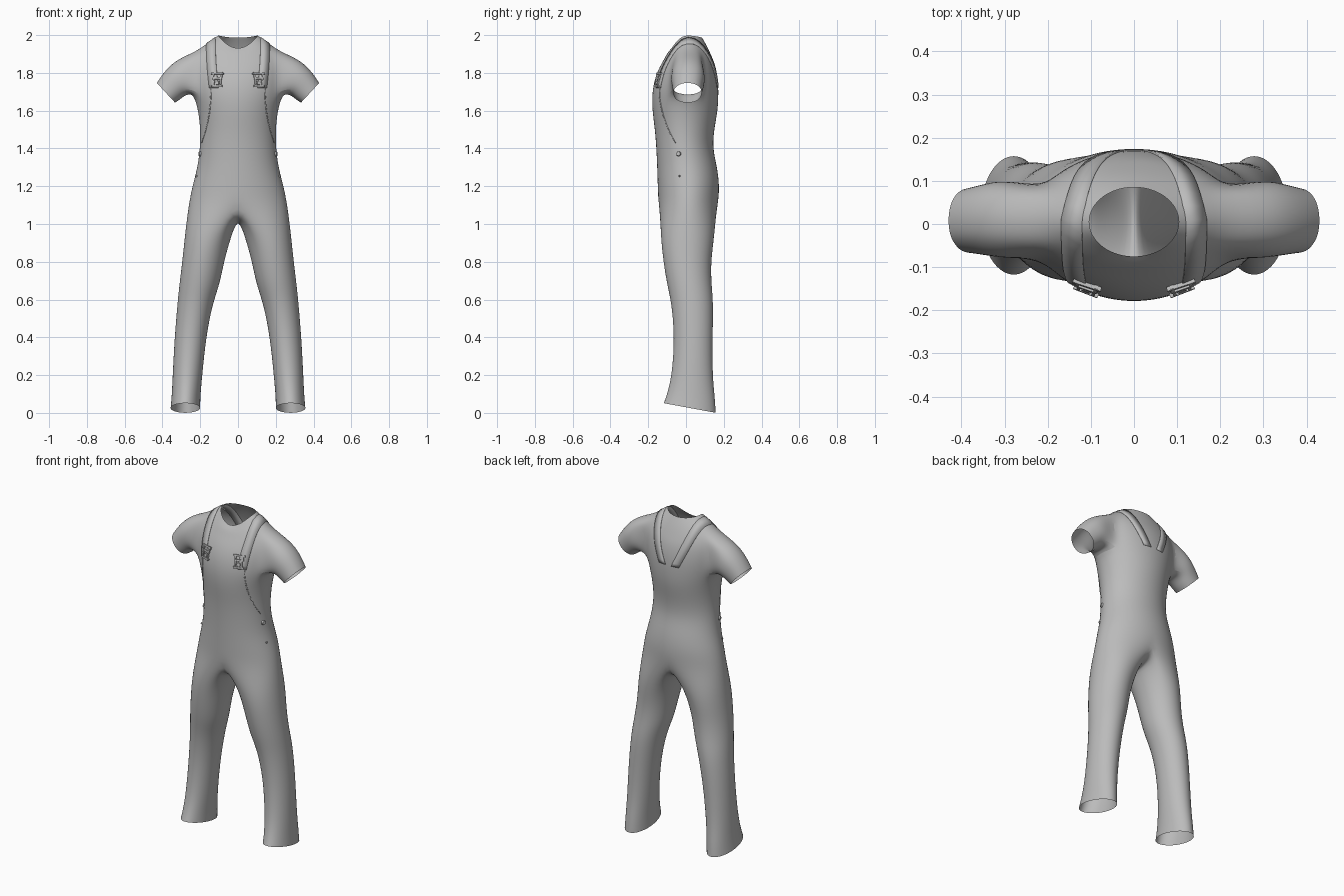
import bpy, bmesh
from math import sin, cos, pi, atan2, radians
from mathutils import Vector, Matrix
from mathutils.bvhtree import BVHTree

if "Cube" in bpy.data.objects:
    bpy.data.objects.remove(bpy.data.objects["Cube"])

cloth = bpy.data.materials.new("grey cloth")
cloth.use_nodes = True
GREY = (0.5, 0.5, 0.5, 1)
cloth.diffuse_color = GREY
cloth.node_tree.nodes["Principled BSDF"].inputs["Base Color"].default_value = GREY


def part(name, bm):
    """Turn a left-half bmesh into a mirrored, smooth-shaded object."""
    bmesh.ops.recalc_face_normals(bm, faces=bm.faces)
    mesh = bpy.data.meshes.new(name)
    bm.to_mesh(mesh)
    bm.free()
    mesh.materials.append(cloth)
    obj = bpy.data.objects.new(name, mesh)
    bpy.context.collection.objects.link(obj)
    mirror = obj.modifiers.new("mirror", 'MIRROR')
    mirror.merge_threshold = 0.0005
    bpy.ops.object.select_all(action='DESELECT')
    obj.select_set(True)
    bpy.context.view_layer.objects.active = obj
    bpy.ops.object.shade_smooth_by_angle(angle=radians(50))
    return obj


# Torso rings: half width, front y, back y, side z, front z drop, back z drop
TORSO = [
    (.264, -.148, .172, 1.10, 0, 0),
    (.244, -.151, .179, 1.20, 0, 0),
    (.216, -.154, .167, 1.30, 0, 0),
    (.203, -.158, .142, 1.40, 0, 0),
    (.201, -.166, .150, 1.50, 0, 0),
    (.212, -.180, .170, 1.60, 0, 0),
    (.237, -.182, .174, 1.69, 0, 0),
    (.247, -.167, .171, 1.77, 0, 0),
    (.247, -.142, .157, 1.85, .02, .01),
    (.220, -.115, .140, 1.915, .04, .035),
    (.160, -.098, .115, 1.962, .055, .025),
    (.105, -.076, .086, 1.998, .068, .012),
]
# Leg rings: inner x, outer x, front y, back y, z, hem tilt
LEG = [
    (.030, .282, -.138, .155, .95, 0),
    (.073, .297, -.122, .133, .80, 0),
    (.095, .312, -.102, .137, .68, 0),
    (.133, .322, -.078, .147, .58, 0),
    (.168, .337, -.062, .142, .40, 0),
    (.188, .347, -.076, .142, .20, 0),
    (.198, .352, -.102, .155, .09, .01),
    (.199, .358, -.120, .160, .026, .026),
]
HALF, SEAM = 12, 5
ARM_COLS, ARM_ROWS = (4, 8), (6, 9)

bm = bmesh.new()


def skin(ring_a, ring_b, closed):
    n = len(ring_a)
    for i in range(n if closed else n - 1):
        j = (i + 1) % n
        bm.faces.new((ring_a[i], ring_a[j], ring_b[j], ring_b[i]))


# Torso half, leaving the armhole open
rows = []
for w, yf, yb, z, df, db in TORSO:
    row = []
    for k in range(HALF + 1):
        t = pi * k / HALF
        c = cos(t)
        drop = (df if c > 0 else db) * c * c
        x = 0 if k in (0, HALF) else w * sin(t)
        row.append(bm.verts.new((x, (yf + yb) / 2 - (yb - yf) / 2 * c, z - drop)))
    rows.append(row)
for r in range(len(rows) - 1):
    for k in range(HALF):
        if ARM_ROWS[0] <= r < ARM_ROWS[1] and ARM_COLS[0] <= k < ARM_COLS[1]:
            continue
        bm.faces.new((rows[r][k], rows[r][k + 1], rows[r + 1][k + 1], rows[r + 1][k]))

# Leg, joined to the torso along the crotch seam
front, back = rows[0][0].co, rows[0][HALF].co
seam = []
for i in range(1, SEAM + 1):
    p = back.lerp(front, i / (SEAM + 1))
    p.z -= .075 * sin(pi * i / (SEAM + 1))
    seam.append(bm.verts.new(p))
ring = rows[0] + seam
count = len(ring)
for xi, xo, yf, yb, z, tilt in LEG:
    new = []
    for i in range(count):
        a = 2 * pi * i / count - 2 * pi / 3
        new.append(bm.verts.new(((xi + xo) / 2 + (xo - xi) / 2 * cos(a),
                                 (yf + yb) / 2 + (yb - yf) / 2 * sin(a),
                                 z - tilt * sin(a))))
    skin(ring, new, True)
    ring = new

# Sleeve, grown from the armhole edge
(c0, c1), (r0, r1) = ARM_COLS, ARM_ROWS
hole = ([rows[r0][k] for k in range(c0, c1)] + [rows[r][c1] for r in range(r0, r1)]
        + [rows[r1][k] for k in range(c1, c0, -1)] + [rows[r][c0] for r in range(r1, r0, -1)])
mid = sum((v.co for v in hole), Vector()) / len(hole)
angles = [atan2((v.co.z - mid.z) / .11, (v.co.y - mid.y) / .08) for v in hole]
ring = hole
for centre, up, depth in [((.302, .012, 1.777), (.030, .094), .098),
                          ((.352, .010, 1.728), (.045, .073), .086),
                          ((.381, .008, 1.694), (.050, .054), .080)]:
    new = [bm.verts.new((centre[0] + up[0] * sin(a), centre[1] + depth * cos(a),
                         centre[2] + up[1] * sin(a))) for a in angles]
    skin(ring, new, True)
    ring = new

garment = part("overalls_and_shirt", bm)
sub = garment.modifiers.new("smooth", 'SUBSURF')
sub.levels = sub.render_levels = 2
bpy.context.view_layer.update()
tree = BVHTree.FromObject(garment, bpy.context.evaluated_depsgraph_get())


def on_cloth(point):
    """Nearest cloth point and its outward normal."""
    loc, normal, _, _ = tree.find_nearest(Vector(point))
    if normal.dot(loc - Vector((0, 0, loc.z))) < 0:
        normal = -normal
    return loc, normal


def ribbon(name, pairs, thick):
    """Thin band through pairs of edge points."""
    b = bmesh.new()
    verts = [[b.verts.new(p) for p in pair] for pair in pairs]
    for u, v in zip(verts, verts[1:]):
        b.faces.new((u[0], u[1], v[1], v[0]))
    obj = part(name, b)
    solid = obj.modifiers.new("thickness", 'SOLIDIFY')
    solid.thickness = thick
    solid.offset = 0


# Shoulder straps, from the bib over the shoulder to the middle of the back
axis = Vector((0, .01, 1.72))
pairs = []
for i in range(25):
    t = i / 24
    a = pi * t
    out = Vector((0, -cos(a), sin(a)))
    x = .128 + .016 * sin(a) - .085 * max(0, t - .5) * 2
    pair = []
    for side in (-.024, .024):
        base = axis + Vector((x + side, 0, 0))
        hit = tree.ray_cast(base + out, -out)[0]
        pair.append((hit or on_cloth(base + out * .2)[0]) + out * .001)
    pairs.append(pair)
ribbon("shoulder_strap", pairs, .005)

# Bib side seam running down to the hip
pairs = []
for i in range(13):
    t = i / 12
    x, y, z = .158 + .045 * t * t, -.17 + .11 * t * t, 1.73 - .30 * t
    pairs.append([on_cloth((x + s, y, z))[0] for s in (-.004, .004)])
ribbon("bib_seam", pairs, .004)


def plate(b, point, size):
    loc, n = on_cloth(point)
    m = Matrix.Translation(loc + n * .004) @ n.to_track_quat('Z', 'Y').to_matrix().to_4x4()
    bmesh.ops.create_cube(b, size=1, matrix=m @ Matrix.Diagonal((*size, 1)))


def stud(b, point, radius):
    loc, n = on_cloth(point)
    m = Matrix.Translation(loc + n * .003) @ n.to_track_quat('Z', 'Y').to_matrix().to_4x4()
    bmesh.ops.create_cone(b, cap_ends=True, segments=12, radius1=radius,
                          radius2=radius * .8, depth=.01, matrix=m)


# Strap buckles
b = bmesh.new()
for z, width in ((1.815, .068), (1.785, .05), (1.735, .06)):
    plate(b, (.128, -.2, z), (width, .01, .01))
for side in (-.028, .028):
    plate(b, (.128 + side, -.2, 1.80), (.009, .035, .01))
    plate(b, (.128 + side * .8, -.2, 1.755), (.008, .045, .01))
stud(b, (.128, -.2, 1.755), .013)
part("strap_buckle", b)

# Hip button and rivet
b = bmesh.new()
stud(b, (.3, -.07, 1.38), .014)
stud(b, (.3, -.07, 1.27), .006)
part("hip_button", b)
